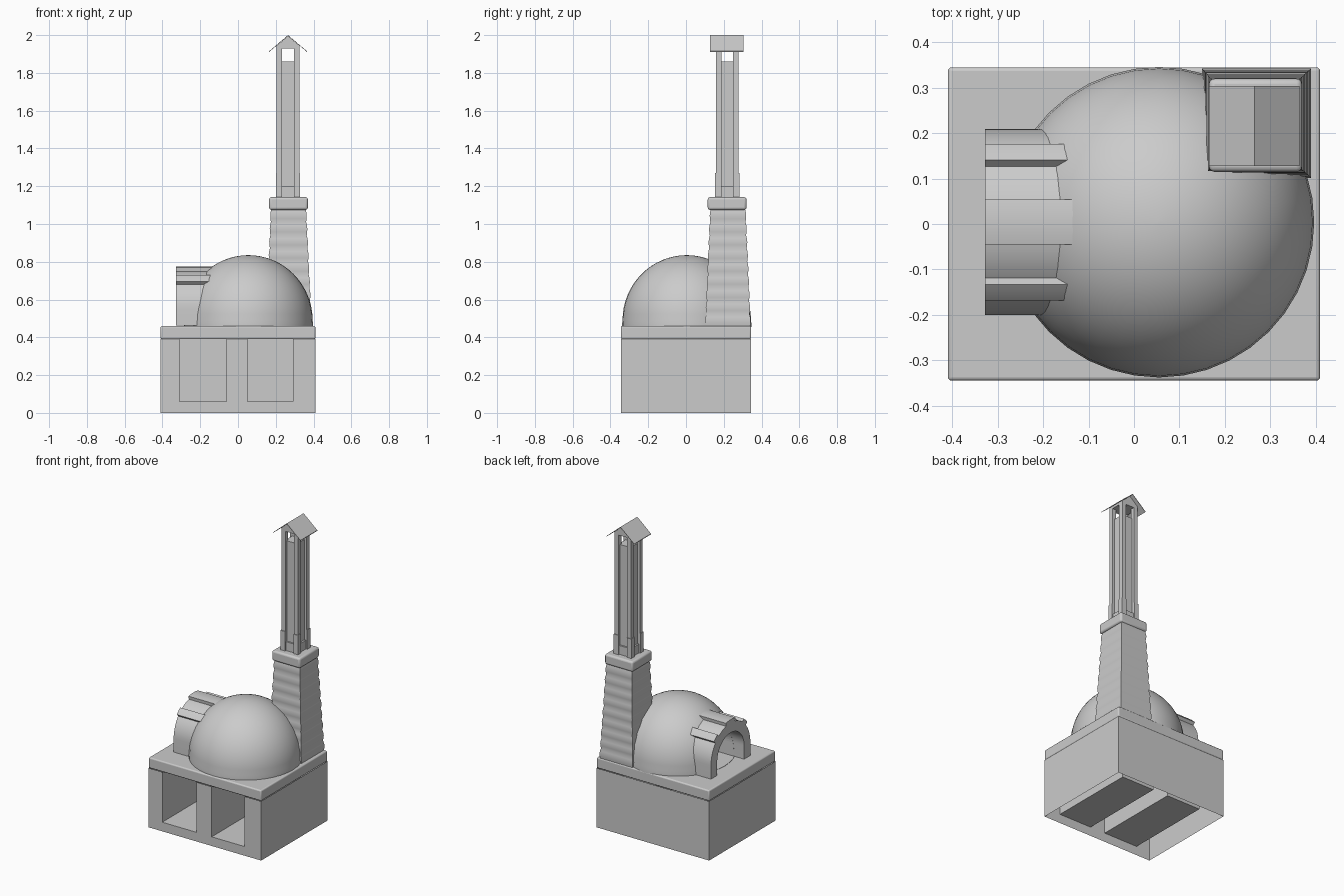
import bpy, bmesh
from math import sin, cos, pi, radians

if "Cube" in bpy.data.objects:
    bpy.data.objects.remove(bpy.data.objects["Cube"])


def make(name, verts, faces, smooth=False):
    me = bpy.data.meshes.new(name)
    me.from_pydata(verts, [], faces)
    bm = bmesh.new()
    bm.from_mesh(me)
    bmesh.ops.remove_doubles(bm, verts=bm.verts, dist=1e-5)
    bmesh.ops.recalc_face_normals(bm, faces=bm.faces)
    bm.to_mesh(me)
    bm.free()
    ob = bpy.data.objects.new(name, me)
    bpy.context.collection.objects.link(ob)
    if smooth:
        shade(ob)
    return ob


def shade(ob):
    bpy.ops.object.select_all(action='DESELECT')
    ob.select_set(True)
    bpy.context.view_layer.objects.active = ob
    bpy.ops.object.shade_smooth_by_angle(angle=radians(32))


def box(name, x0, x1, y0, y1, z0, z1, bevel=0):
    v = [(x, y, z) for x in (x0, x1) for y in (y0, y1) for z in (z0, z1)]
    f = [(0, 1, 3, 2), (4, 6, 7, 5), (0, 4, 5, 1), (2, 3, 7, 6), (0, 2, 6, 4), (1, 5, 7, 3)]
    ob = make(name, v, f)
    if bevel:
        m = ob.modifiers.new("bevel", 'BEVEL')
        m.width, m.segments = bevel, 3
        shade(ob)
    return ob


def loft(name, rings, smooth=True):
    """Join equal closed rings and cap both ends."""
    n = len(rings[0])
    f = [(r * n + i, r * n + (i + 1) % n, (r + 1) * n + (i + 1) % n, (r + 1) * n + i)
         for r in range(len(rings) - 1) for i in range(n)]
    f += [tuple(range(n)), tuple(range((len(rings) - 1) * n, len(rings) * n))]
    return make(name, [p for r in rings for p in r], f, smooth)


def square(cx, cy, h, z):
    return [(cx + sx * h, cy + sy * h, z) for sx, sy in ((-1, -1), (1, -1), (1, 1), (-1, 1))]


# Hollow stand, open underneath, with two wood niches in the front
X, Y, H, NB = 0.41, 0.345, 0.39, 0.24
verts, faces = [], []


def quad(*pts):
    faces.append(tuple(range(len(verts), len(verts) + 4)))
    verts.extend(pts)


xs = [-X, -0.31, -0.06, 0.05, 0.29, X]
for i in range(5):
    a, b = xs[i], xs[i + 1]
    quad((a, -Y, 0), (b, -Y, 0), (b, -Y, 0.06), (a, -Y, 0.06))
    if i % 2 == 0:
        quad((a, -Y, 0.06), (b, -Y, 0.06), (b, -Y, H), (a, -Y, H))
    else:
        quad((a, -Y, 0.06), (b, -Y, 0.06), (b, NB, 0.06), (a, NB, 0.06))
        quad((a, NB, 0.06), (b, NB, 0.06), (b, NB, H), (a, NB, H))
        for x in (a, b):
            quad((x, -Y, 0.06), (x, NB, 0.06), (x, NB, H), (x, -Y, H))
quad((-X, Y, 0), (X, Y, 0), (X, Y, H), (-X, Y, H))
for x in (-X, X):
    quad((x, -Y, 0), (x, Y, 0), (x, Y, H), (x, -Y, H))
make("stand", verts, faces)
box("hearth_slab", -X, X, -Y, Y, H, 0.46, 0.008)

# Oven dome
profile = [(0.342, 0.455), (0.342, 0.475)]
profile += [(0.34 * cos(a), 0.49 + 0.345 * sin(a)) for a in [i * pi / 32 for i in range(16)]]
profile.append((0.004, 0.835))
dome = loft("oven_dome", [[(0.055 + r * cos(i * pi / 20), 0.004 + r * sin(i * pi / 20), z)
                           for i in range(40)] for r, z in profile])


# Mouth of the oven: arched tunnel
def arch(r_of, z0):
    cz, cy = 0.55, 0.004
    pts = [(cy + r_of(0), z0)]
    for d in ARCS:
        r, a = r_of(d), radians(d)
        pts.append((cy + r * cos(a), cz + r * sin(a)))
    return pts + [(cy - r_of(180), z0)]


BUMPS = [(40, 53), (77, 103), (127, 140)]
ARCS = sorted(set(range(0, 181, 6)) |
              {e + k for b in BUMPS for e in b for k in (-0.3, 0.3)})
inner = arch(lambda d: 0.14, 0.462)
outer = arch(lambda d: 0.226 if any(a < d < b for a, b in BUMPS) else 0.205, 0.462)
n = len(outer)
v = [(x, *p) for x in (-0.328, -0.12) for p in outer + inner]
f = []
for i in range(n - 1):
    o, k = i, n + i
    f += [(o, o + 1, k + 1, k), (o + 2 * n, o + 1 + 2 * n, k + 1 + 2 * n, k + 2 * n),
          (o, o + 1, o + 1 + 2 * n, o + 2 * n), (k, k + 1, k + 1 + 2 * n, k + 2 * n)]
f += [(i, n + i, 3 * n + i, 2 * n + i) for i in (0, n - 1)]
make("mouth_arch", v, f, True)

# Hollow the dome behind the mouth
cutter = loft("mouth_cutter", [[(x, *p) for p in arch(lambda d: 0.139, 0.462)]
                               for x in (-0.5, 0.1)], False)
cutter.hide_render = True
cutter.hide_set(True)
m = dome.modifiers.new("mouth", 'BOOLEAN')
m.object, m.operation, m.solver = cutter, 'DIFFERENCE', 'EXACT'
bpy.context.view_layer.objects.active = dome
bpy.ops.object.modifier_apply(modifier="mouth")
bpy.data.objects.remove(cutter)

# Tapered chimney base with bulging courses
rings = []
z0, z1, courses = 0.455, 1.08, 9
for c in range(courses):
    for t in (0, 0.25, 0.5, 0.75, 1):
        if t == 0 and c:
            continue
        s = (c + t) / courses
        rings.append(square(0.27 - 0.003 * s, 0.222, 0.117 - 0.027 * s + 0.005 * sin(pi * t),
                            z0 + (z1 - z0) * s))
loft("chimney_base", rings)
box("chimney_collar", 0.165, 0.37, 0.115, 0.32, 1.075, 1.142, 0.012)

# Flue: four corner posts around a recessed core, open windows at the top
CX, CY = 0.265, 0.218
box("flue_core", CX - 0.044, CX + 0.044, CY - 0.044, CY + 0.044, 1.13, 1.86)
box("flue_foot", CX - 0.055, CX + 0.055, CY - 0.055, CY + 0.055, 1.13, 1.2)
for sx in (-1, 1):
    for sy in (-1, 1):
        for part, out, top in (("flue_post", 0.06, 1.93), ("post_foot", 0.064, 1.27)):
            xa, xb = sorted((CX + sx * 0.031, CX + sx * out))
            ya, yb = sorted((CY + sy * 0.031, CY + sy * out))
            box(part, xa, xb, ya, yb, 1.13, top)

# Gable block and thin pitched roof
loft("gable", [[(CX - 0.06, y, 1.928), (CX + 0.06, y, 1.928), (CX + 0.06, y, 1.944),
                (CX, y, 1.995), (CX - 0.06, y, 1.944)] for y in (CY - 0.06, CY + 0.06)], False)
loft("roof", [[(CX - 0.1, y, 1.915), (CX, y, 2.0), (CX + 0.1, y, 1.915),
               (CX + 0.1, y, 1.911), (CX, y, 1.996), (CX - 0.1, y, 1.911)]
              for y in (CY - 0.09, CY + 0.086)], False)
